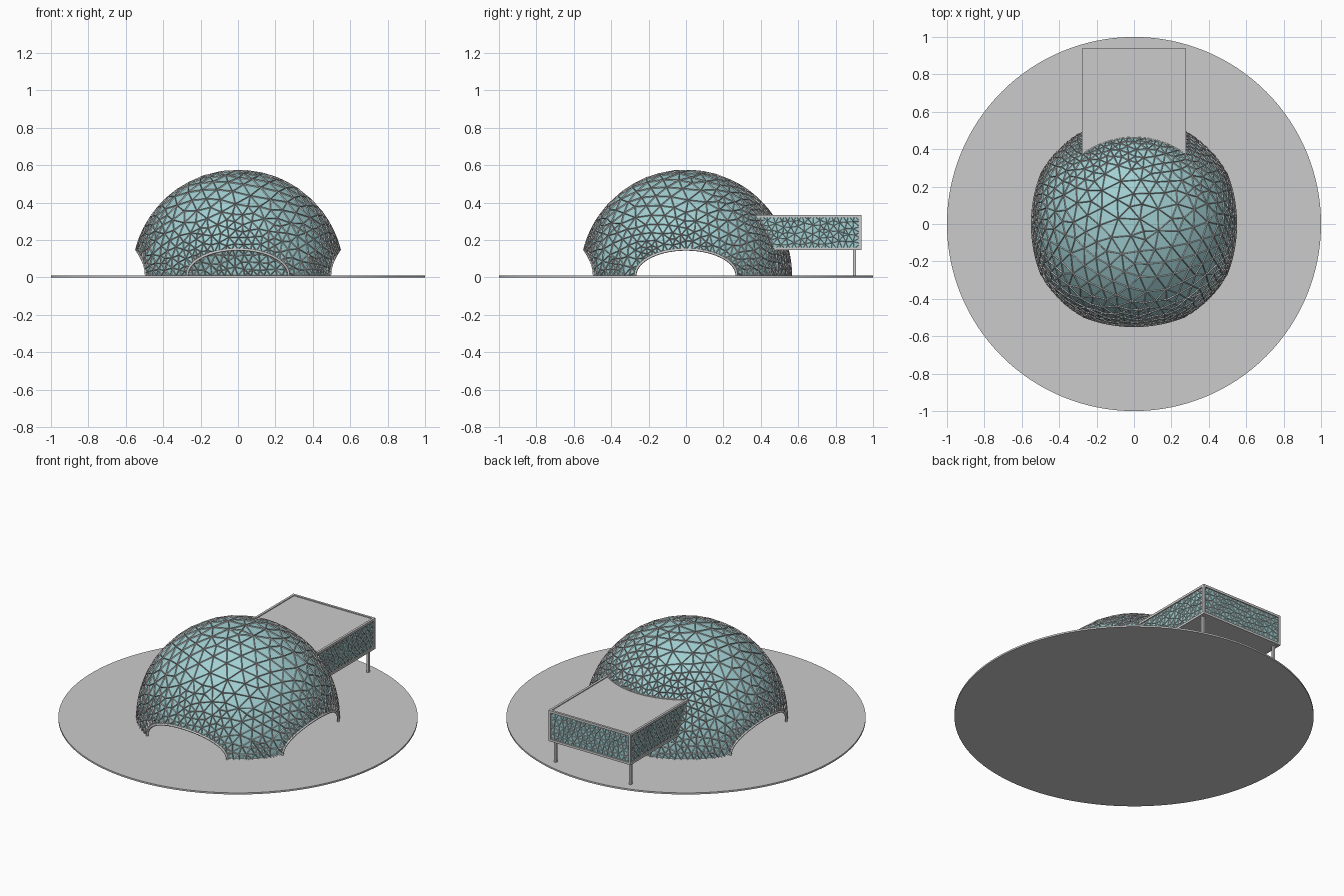
import bpy, bmesh, random
from math import sin, cos, pi, asin, sqrt
from mathutils import Vector as V
from mathutils.geometry import delaunay_2d_cdt
from mathutils.kdtree import KDTree

if "Cube" in bpy.data.objects:
    bpy.data.objects.remove(bpy.data.objects["Cube"])

random.seed(4)
R, W, H = 0.562, 0.272, 0.14          # dome radius, opening half width, arch height
LIFT = 0.01                           # dome centre height (plaza thickness)
ZB, ZT, YB = 0.142, 0.32, 0.93        # annex bottom, top (dome space), back
ARCHES = (-pi / 2, 0, pi)             # front, right, left
glass = bpy.data.materials.new("teal_glass")
glass.diffuse_color = (0.36, 0.63, 0.65, 1)
glass.use_nodes = True
glass.node_tree.nodes["Principled BSDF"].inputs["Base Color"].default_value = glass.diffuse_color


def add(name, data, mat=None):
    ob = bpy.data.objects.new(name, data)
    bpy.context.collection.objects.link(ob)
    if mat:
        data.materials.append(mat)
    return ob


def triangulated(loop_list, sample, to2, to3, inside, size, tries):
    """Graded triangle mesh bounded by 3D loops."""
    pts, edges = [], []
    for loop in loop_list:
        b = len(pts)
        pts += loop
        edges += [(b + i, b + (i + 1) % len(loop)) for i in range(len(loop))]
    nb = len(pts)
    kd = KDTree(nb)
    for i, p in enumerate(pts):
        kd.insert(p, i)
    kd.balance()
    for _ in range(tries):
        p = sample()
        if not inside(p):
            continue
        s2 = (0.75 * size(kd.find(p)[2])) ** 2
        if all((p - q).length_squared > s2 for q in pts):
            pts.append(p)
    for step in range(5):
        res = delaunay_2d_cdt([to2(p) for p in pts], edges, [], 0, 1e-6)
        vs, orig = [to3(q) for q in res[0]], res[3]
        tris = [f for f in res[2] if inside(to3(to2(sum((vs[i] for i in f), V()) / 3)))]
        if step == 4:
            return vs, tris
        # relax interior points towards their neighbours
        near = [[] for _ in vs]
        for f in tris:
            for i in f:
                near[i] += [vs[j] for j in f if j != i]
        for i, o in enumerate(orig):
            if o and min(o) >= nb and near[i]:
                pts[o[0]] = to3(to2(sum(near[i], V()) / len(near[i])))


def lattice(name, vs, tris, thick):
    """Glass skin plus strut grid over the same triangles."""
    for part in ("glass", "struts"):
        me = bpy.data.meshes.new(name + "_" + part)
        me.from_pydata(vs, [], tris)
        ob = add(name + "_" + part, me, glass if part == "glass" else None)
        ob.location.z = LIFT
        if part == "struts":
            m = ob.modifiers.new("struts", 'WIREFRAME')
            m.thickness, m.offset = thick, 0
            m.use_even_offset, m.use_boundary = False, True


def rim(name, points, closed, r=0.007):
    cu = bpy.data.curves.new(name, 'CURVE')
    cu.dimensions, cu.bevel_depth, cu.bevel_resolution = '3D', r, 1
    sp = cu.splines.new('POLY')
    sp.points.add(len(points) - 1)
    for p, q in zip(sp.points, points):
        p.co = (*q, 1)
    sp.use_cyclic_u = closed
    add(name, cu).location.z = LIFT


def box(name, a, b):
    bm = bmesh.new()
    bmesh.ops.create_cube(bm, size=1)
    for v in bm.verts:
        v.co = V([a[i] + (b[i] - a[i]) * (v.co[i] + 0.5) for i in range(3)])
    me = bpy.data.meshes.new(name)
    bm.to_mesh(me)
    add(name, me)


def line(a, b, n):
    return [a + (b - a) * i / n for i in range(n)]


# Dome outline: arches joined by ground arcs, and the annex opening
def on_dome(x, z):
    return V((x, sqrt(R * R - x * x - z * z), z))


def arch(c, n=26):
    out = []
    for i in range(n):
        a, z = -W * cos(pi * i / n), H * sin(pi * i / n)
        r = sqrt(R * R - a * a - z * z)
        out.append(V((r * cos(c) - a * sin(c), r * sin(c) + a * cos(c), z)))
    return out


def ground(a, b, n):
    return [V((R * cos(t), R * sin(t), 0)) for t in line(a, b, n)]


g = asin(W / R)
outer = (arch(0) + ground(g, pi - g, 34) + arch(pi) + ground(pi + g, 1.5 * pi - g, 9)
         + arch(-pi / 2) + ground(1.5 * pi + g, 2 * pi - g, 9))
hole = [on_dome(x, z) for x, z in
        line(V((-W, ZB)), V((W, ZB)), 18) + line(V((W, ZB)), V((W, ZT)), 7)
        + line(V((W, ZT)), V((-W, ZT)), 18) + line(V((-W, ZT)), V((-W, ZB)), 7)]


def in_dome(p):
    if abs(p.x) < W and p.y > 0 and ZB < p.z < ZT:
        return False
    for c in ARCHES:
        a, r = p.y * cos(c) - p.x * sin(c), p.x * cos(c) + p.y * sin(c)
        if r > 0 and (a / W) ** 2 + (p.z / H) ** 2 < 1:
            return False
    return True


def dome_sample():
    z, t = random.random(), random.uniform(0, 2 * pi)
    r = sqrt(1 - z * z)
    return V((r * cos(t), r * sin(t), z)) * R


def flatten(p):                        # stereographic projection
    u = p.normalized()
    return V((u.x, u.y)) / (1 + u.z)


def unflatten(q):
    s = q.length_squared
    return V((2 * q.x, 2 * q.y, 1 - s)) * (R / (1 + s))


lattice("dome", *triangulated([outer, hole], dome_sample, flatten, unflatten, in_dome,
                              lambda d: min(0.088, 0.03 + 0.16 * d), 9000), 0.011)
for c, nm in zip(ARCHES, ("front", "right", "left")):
    end = arch(c)
    last = V((-end[0].x, end[0].y, 0)) if nm == "front" else V((end[0].x, -end[0].y, 0))
    rim(nm + "_arch_rim", end + [last], False)
rim("annex_opening_rim", hole, True, 0.005)

# Annex walls
front_y = lambda z: sqrt(R * R - W * W - z * z)
for sx, nm in ((-W, "left"), (W, "right")):
    P = lambda y, z: V((sx, y, z))
    loop = (line(P(front_y(ZB), ZB), P(YB, ZB), 15) + line(P(YB, ZB), P(YB, ZT), 6)
            + line(P(YB, ZT), P(front_y(ZT), ZT), 18)
            + [P(front_y(z), z) for z in line(ZT, ZB, 7)])
    lattice(nm + "_annex_wall", *triangulated(
        [loop], lambda: P(random.uniform(0.35, YB), random.uniform(ZB, ZT)),
        lambda p: V((p.y, p.z)), lambda q: P(q.x, q.y),
        lambda p: p.y > front_y(p.z), lambda d: 0.034, 1500), 0.006)
B = lambda x, z: V((x, YB, z))
loop = (line(B(-W, ZB), B(W, ZB), 17) + line(B(W, ZB), B(W, ZT), 6)
        + line(B(W, ZT), B(-W, ZT), 17) + line(B(-W, ZT), B(-W, ZB), 6))
lattice("back_annex_wall", *triangulated(
    [loop], lambda: B(random.uniform(-W, W), random.uniform(ZB, ZT)),
    lambda p: V((p.x, p.z)), lambda q: B(q.x, q.y), lambda p: True,
    lambda d: 0.034, 1500), 0.006)

# Annex roof and floor, curved where they meet the dome
for nm, z0, z1 in (("annex_roof", 0.318, 0.33), ("annex_floor", 0.147, 0.159)):
    r = sqrt(R * R - ((z0 + z1) / 2 - LIFT) ** 2)
    bm = bmesh.new()
    ring = [(-W, YB), (W, YB)] + [(x, sqrt(r * r - x * x)) for x in line(W, -W, 20)]
    ring.append((-W, sqrt(r * r - W * W)))
    f = bm.faces.new([bm.verts.new((x, y, z0)) for x, y in ring])
    up = bmesh.ops.extrude_face_region(bm, geom=[f])["geom"]
    bmesh.ops.translate(bm, vec=(0, 0, z1 - z0),
                        verts=[v for v in up if isinstance(v, bmesh.types.BMVert)])
    bmesh.ops.recalc_face_normals(bm, faces=bm.faces)
    me = bpy.data.meshes.new(nm)
    bm.to_mesh(me)
    add(nm, me)

# Annex edge beams, corner posts and legs
e = 0.007
for nm, z, y0 in (("top", 0.328, front_y(ZT)), ("bottom", 0.153, front_y(ZB))):
    box("back_%s_beam" % nm, (-W - e, YB - e, z - e), (W + e, YB + e, z + e))
    for s, side in ((-1, "left"), (1, "right")):
        box("%s_%s_beam" % (side, nm), (s * W - e, y0, z - e), (s * W + e, YB + e, z + e))
for s, side in ((-1, "left"), (1, "right")):
    box(side + "_corner_post", (s * W - e, YB - e, 0.15), (s * W + e, YB + e, 0.33))
    box(side + "_leg", (s * 0.255 - e, 0.893, 0.005), (s * 0.255 + e, 0.909, 0.15))

# Plaza disc
bpy.ops.mesh.primitive_cylinder_add(vertices=128, radius=1, depth=LIFT, location=(0, 0, LIFT / 2))
bpy.context.object.name = "plaza_disc"
